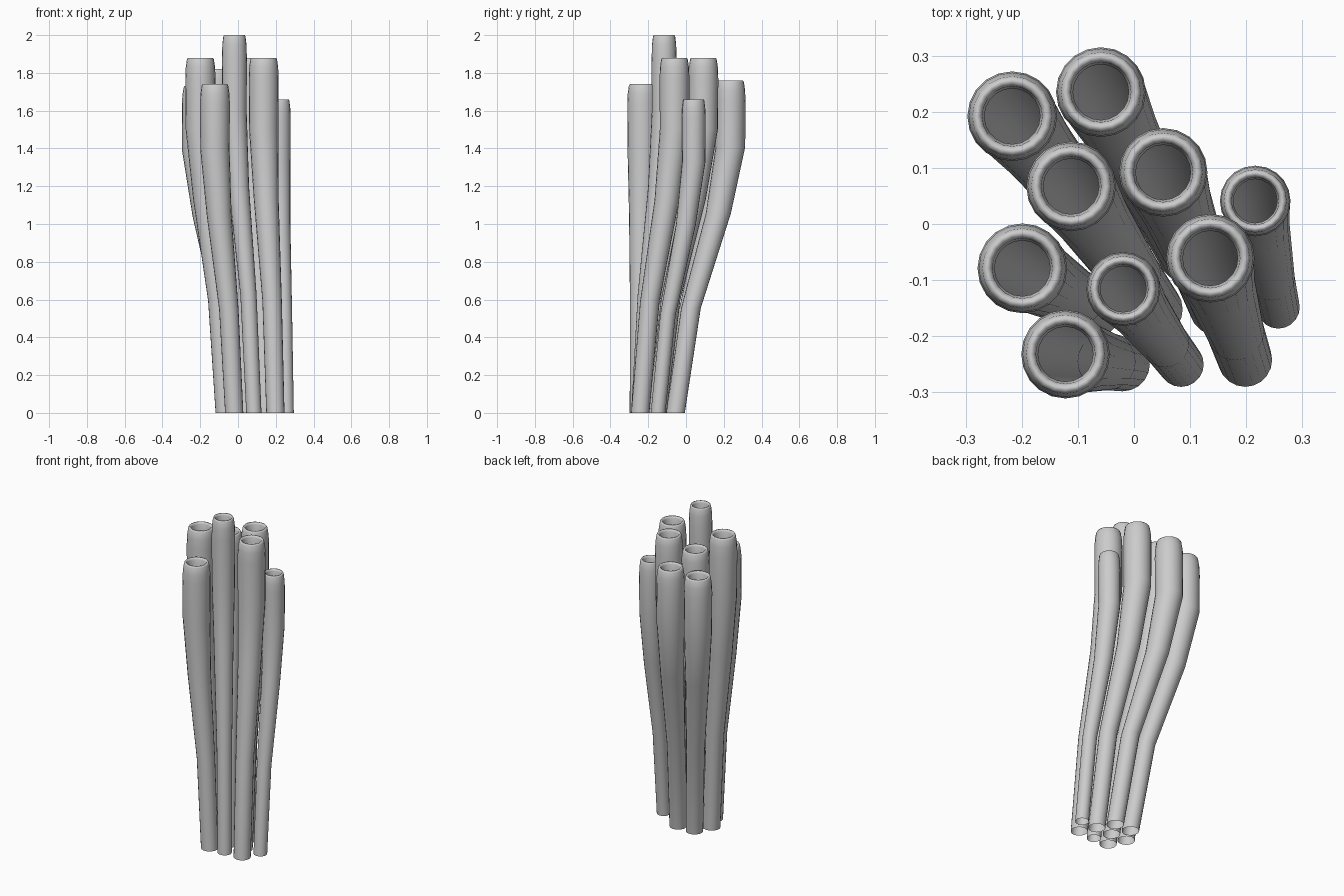
import bpy, bmesh, math

SIDES = 20

# each tube: top x, top y, foot x, foot y, height, top radius
TUBES = [
    (-0.217, 0.192, -0.02, -0.055, 1.73, 0.080),
    (-0.059, 0.235, 0.092, -0.055, 1.76, 0.080),
    (-0.112, 0.067, 0.038, -0.152, 1.82, 0.080),
    (0.052, 0.092, 0.147, -0.150, 1.88, 0.079),
    (0.216, 0.041, 0.257, -0.148, 1.66, 0.063),
    (-0.199, -0.079, -0.070, -0.152, 1.88, 0.080),
    (-0.019, -0.116, 0.084, -0.250, 2.00, 0.066),
    (0.136, -0.061, 0.198, -0.242, 1.88, 0.079),
    (-0.122, -0.232, -0.020, -0.250, 1.74, 0.079),
]

# stem rings: height fraction, share of sideways travel, radius fraction
STEM = [(0, 0, 0.61), (0.315, 0.28, 0.65), (0.6, 0.78, 0.83),
        (0.8, 1, 0.98), (0.94, 1, 1.0)]
# rolled lip rings: depth below the top, radius fraction
LIP = [(0.05, 0.97), (0.008, 0.89), (0.0, 0.83), (0.0, 0.74),
       (0.012, 0.67), (0.06, 0.62)]


def make_tube(name, tx, ty, fx, fy, h, r):
    rings = [(fx + (tx - fx) * s, fy + (ty - fy) * s, h * z, r * k)
             for z, s, k in STEM]
    rings += [(tx, ty, h - d, r * k) for d, k in LIP]
    bm = bmesh.new()
    loops = []
    for x, y, z, rad in rings:
        loops.append([bm.verts.new((x + rad * math.cos(a), y + rad * math.sin(a), z))
                      for a in (2 * math.pi * i / SIDES for i in range(SIDES))])
    for lo, hi in zip(loops, loops[1:]):
        for i in range(SIDES):
            j = (i + 1) % SIDES
            bm.faces.new((lo[i], lo[j], hi[j], hi[i])).smooth = True
    mesh = bpy.data.meshes.new(name)
    bm.to_mesh(mesh)
    bm.free()
    bpy.context.collection.objects.link(bpy.data.objects.new(name, mesh))


# cluster of open, flaring tubes
for n, t in enumerate(TUBES, 1):
    make_tube(f"sponge_tube_{n}", *t)
